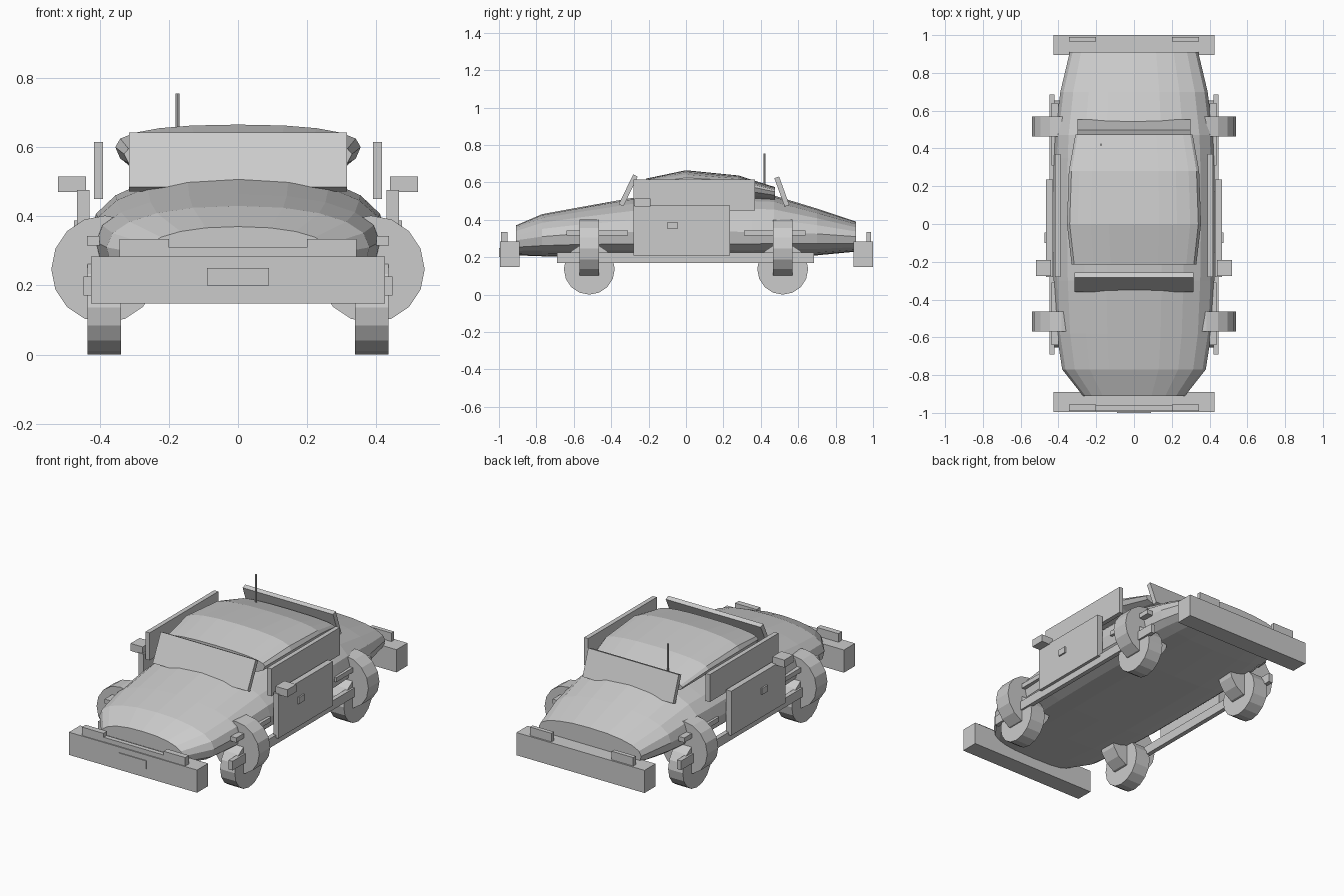
import bpy, bmesh
from math import cos, sin, pi, atan2, hypot

if "Cube" in bpy.data.objects:
    bpy.data.objects.remove(bpy.data.objects["Cube"])


def box(name, x, y, z, rot=0.0, size=None):
    """Box from min/max ranges, or from a size with rotation about x."""
    c = [(a[0] + a[1]) / 2 for a in (x, y, z)]
    s = size or [a[1] - a[0] for a in (x, y, z)]
    bpy.ops.mesh.primitive_cube_add(size=1, location=c, rotation=(rot, 0, 0))
    ob = bpy.context.object
    ob.name = name
    ob.scale = s
    return ob


def pair(name, x, y, z):
    """The same box on the left and right."""
    box(name + "_right", x, y, z)
    box(name + "_left", (-x[1], -x[0]), y, z)


def cyl(name, loc, r, depth, rot, n=16):
    bpy.ops.mesh.primitive_cylinder_add(vertices=n, radius=r, depth=depth,
                                        location=loc, rotation=rot)
    bpy.context.object.name = name


def spow(v, p):
    return (abs(v) ** p) * (1 if v >= 0 else -1)


def loft(name, stations, n=20, upper=2.0, lower=3.0):
    """Skin rounded sections (y, half width, bottom, middle, top) along y."""
    bm = bmesh.new()
    rings = []
    for y, w, zb, zm, zt in stations:
        ring = []
        for i in range(n):
            a = 2 * pi * i / n
            e = 2 / (upper if sin(a) >= 0 else lower)
            h = zt - zm if sin(a) >= 0 else zm - zb
            ring.append(bm.verts.new((w * spow(cos(a), e), y, zm + h * spow(sin(a), e))))
        rings.append(ring)
    for a, b in zip(rings, rings[1:]):
        for i in range(n):
            j = (i + 1) % n
            bm.faces.new((a[i], a[j], b[j], b[i]))
    bm.faces.new(rings[0])
    bm.faces.new(rings[-1])
    bmesh.ops.recalc_face_normals(bm, faces=bm.faces)
    me = bpy.data.meshes.new(name)
    bm.to_mesh(me)
    bm.free()
    ob = bpy.data.objects.new(name, me)
    bpy.context.collection.objects.link(ob)


# Main hull, nose to tail
loft("body", [(-0.91, 0.27, 0.21, 0.29, 0.37), (-0.77, 0.38, 0.205, 0.31, 0.43),
              (-0.58, 0.41, 0.20, 0.325, 0.465), (-0.30, 0.425, 0.195, 0.335, 0.515),
              (0.0, 0.43, 0.195, 0.34, 0.535), (0.35, 0.425, 0.195, 0.335, 0.535),
              (0.47, 0.42, 0.20, 0.335, 0.53), (0.70, 0.39, 0.21, 0.325, 0.46),
              (0.91, 0.34, 0.23, 0.31, 0.39)], upper=2.2)

# Domed roof
loft("roof", [(-0.215, 0.33, 0.51, 0.58, 0.62), (0.0, 0.355, 0.51, 0.60, 0.665),
              (0.28, 0.345, 0.51, 0.59, 0.637), (0.475, 0.31, 0.50, 0.55, 0.575)],
     upper=2.4, lower=2.4)


# Tilted front and rear glass, given by lower and upper (y, z) ends
def glass(name, half, lo, hi):
    dy, dz = hi[0] - lo[0], hi[1] - lo[1]
    box(name, (-half, half), (lo[0], hi[0]), (lo[1], hi[1]), rot=-atan2(dy, dz),
        size=(2 * half, 0.027, hypot(dy, dz)))


glass("windshield", 0.315, (-0.347, 0.478), (-0.27, 0.637))
glass("rear_window", 0.30, (0.54, 0.475), (0.485, 0.627))

# Sides: windows, doors, handles, mirrors, skirts, trim
pair("front_side_window", (0.39, 0.417), (-0.28, 0.0), (0.45, 0.615))
pair("rear_side_window", (0.39, 0.417), (0.0, 0.37), (0.45, 0.615))
pair("door", (0.43, 0.465), (-0.28, 0.235), (0.21, 0.476))
pair("door_handle", (0.46, 0.474), (-0.10, -0.045), (0.35, 0.388))
pair("mirror", (0.44, 0.52), (-0.275, -0.19), (0.47, 0.515))
pair("side_skirt", (0.42, 0.447), (-0.69, 0.685), (0.17, 0.225))
pair("front_fender_trim", (0.40, 0.437), (-0.64, -0.31), (0.315, 0.343))
pair("rear_fender_trim", (0.40, 0.437), (0.31, 0.64), (0.315, 0.343))

# Bumpers, lights, grille, plate
box("front_bumper", (-0.425, 0.425), (-0.995, -0.89), (0.147, 0.283))
box("rear_bumper", (-0.425, 0.425), (0.895, 1.0), (0.147, 0.283))
pair("headlight", (0.20, 0.343), (-0.99, -0.955), (0.27, 0.334))
pair("tail_light", (0.20, 0.343), (0.965, 0.99), (0.27, 0.334))
box("grille", (-0.235, 0.235), (-0.988, -0.96), (0.27, 0.31))
box("front_plate", (-0.09, 0.09), (-1.0, -0.99), (0.20, 0.25))

# Tyres with crosswise round wheel arches
for end, y in (("front", -0.517), ("rear", 0.517)):
    for side, s in (("right", 1), ("left", -1)):
        cyl(f"{end}_{side}_tyre", (s * 0.387, y, 0.136), 0.136, 0.097, (0, pi / 2, 0))
        cyl(f"{end}_{side}_arch", (s * 0.385, y, 0.247), 0.155, 0.105, (pi / 2, 0, 0))

# Aerial
cyl("aerial", (-0.175, 0.42, 0.645), 0.006, 0.22, (0, 0, 0), 8)
